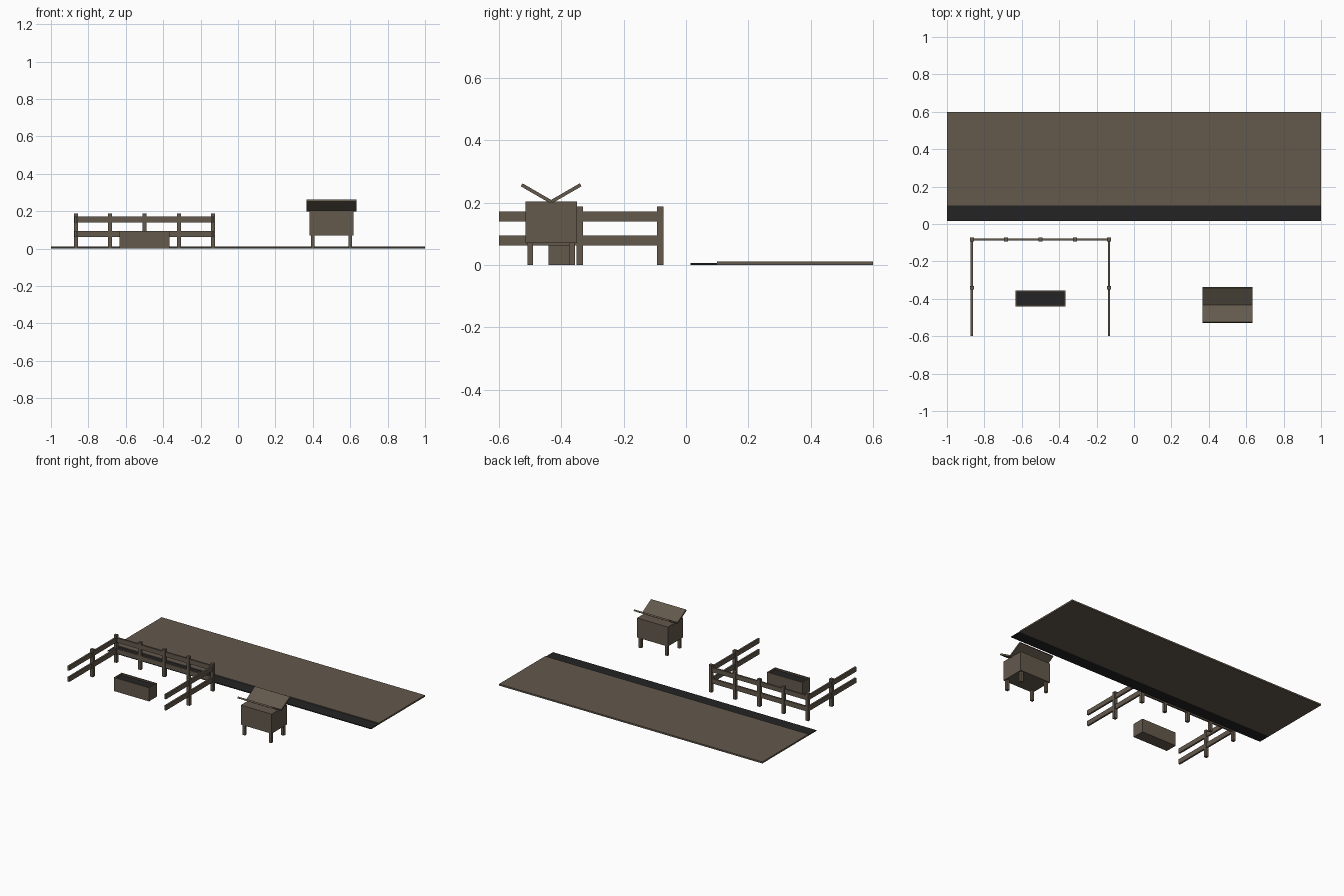
import bpy, bmesh, math
from mathutils import Matrix

if "Cube" in bpy.data.objects:
    bpy.data.objects.remove(bpy.data.objects["Cube"])


def material(name, rgb):
    m = bpy.data.materials.new(name)
    m.diffuse_color = (*rgb, 1)
    m.use_nodes = True
    m.node_tree.nodes["Principled BSDF"].inputs["Base Color"].default_value = m.diffuse_color
    return m


WOOD = material("weathered_brown", (0.125, 0.100, 0.073))
DARK = material("dark_grey", (0.018, 0.017, 0.018))


def finish(name, bm, *mats):
    me = bpy.data.meshes.new(name)
    bm.to_mesh(me)
    bm.free()
    for m in mats:
        me.materials.append(m)
    ob = bpy.data.objects.new(name, me)
    bpy.context.collection.objects.link(ob)
    return ob


def box(name, x, y, z, mat=WOOD):
    """Box from (min, max) ranges."""
    bm = bmesh.new()
    bmesh.ops.create_cube(bm, size=1)
    for v in bm.verts:
        for i, (lo, hi) in enumerate((x, y, z)):
            v.co[i] = hi if v.co[i] > 0 else lo
    return finish(name, bm, mat)


def around(c, half):
    return (c - half, c + half)


# Ground: broad field with a dark ditch strip along its front edge
box("field", (-1, 1), (0.1, 0.6), (0, 0.011))
box("ditch_strip", (-1, 1), (0.015, 0.1), (0, 0.006), DARK)

# Three-sided fence
FX, HALF, FY = -0.5, 0.367, -0.083
posts = [(FX + HALF * (i / 2 - 1), FY) for i in range(5)]
posts += [(FX + s * HALF, -0.341) for s in (-1, 1)]
for x, y in posts:
    box("fence_post", around(x, 0.0105), around(y, 0.0105), (0, 0.188))
for z in ((0.062, 0.095), (0.139, 0.171)):
    box("back_rail", around(FX, HALF), around(FY, 0.006), z)
    for s in (-1, 1):
        box("side_rail", around(FX + s * HALF, 0.006), (-0.6, FY), z)

# Trough: block with a sunken dark filling
trough = box("trough", (-0.634, -0.367), (-0.441, -0.356), (0, 0.093))
trough.data.materials.append(DARK)
bm = bmesh.new()
bm.from_mesh(trough.data)
bm.normal_update()
top = max(bm.faces, key=lambda f: f.calc_center_median().z)
bmesh.ops.inset_region(bm, faces=[top], thickness=0.012)
res = bmesh.ops.extrude_discrete_faces(bm, faces=[top])
filling = res["faces"][0]
for v in filling.verts:
    v.co.z -= 0.01
filling.material_index = 1
bm.to_mesh(trough.data)
bm.free()

# Hutch: raised body on four legs under a V-shaped roof
HX, HY = 0.5, -0.433
box("hutch_body", around(HX, 0.117), around(HY, 0.083), (0.07, 0.204))
for sx in (-1, 1):
    for sy in (-1, 1):
        box("hutch_leg", around(HX + sx * 0.1, 0.0095),
            around(HY + sy * 0.067, 0.0095), (0, 0.07))
for s in (-1, 1):
    panel = box("roof_panel", around(0, 0.133), around(0, 0.0545), around(0, 0.0055))
    panel.data.transform(Matrix.Translation((HX, HY + s * 0.0475, 0.230))
                         @ Matrix.Rotation(s * math.radians(30), 4, 'X'))
